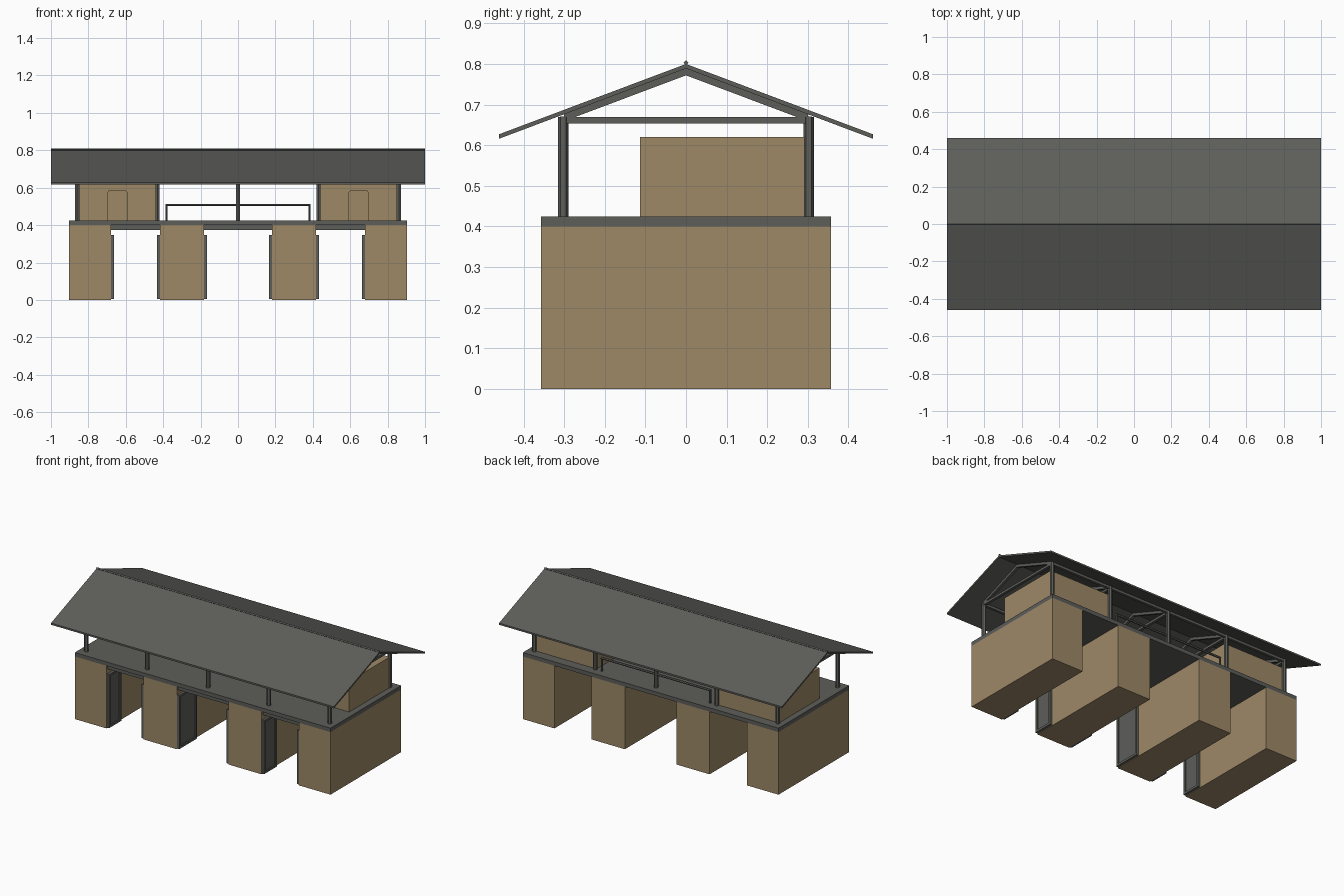
import bpy, bmesh, math
from mathutils import Matrix

if "Cube" in bpy.data.objects:
    bpy.data.objects.remove(bpy.data.objects["Cube"])


def material(name, rgb):
    m = bpy.data.materials.new(name)
    m.diffuse_color = (*rgb, 1)
    m.use_nodes = True
    m.node_tree.nodes["Principled BSDF"].inputs["Base Color"].default_value = m.diffuse_color
    return m


TAN = material("tan wall", (0.342, 0.250, 0.136))
GREY = material("dark grey", (0.110, 0.113, 0.102))


def finish(name, bm, mat):
    bmesh.ops.recalc_face_normals(bm, faces=bm.faces)
    me = bpy.data.meshes.new(name)
    bm.to_mesh(me)
    bm.free()
    me.materials.append(mat)
    ob = bpy.data.objects.new(name, me)
    bpy.context.collection.objects.link(ob)
    return ob


def add_box(bm, x0, x1, y0, y1, z0, z1):
    mat = (Matrix.Translation(((x0 + x1) / 2, (y0 + y1) / 2, (z0 + z1) / 2))
           @ Matrix.Diagonal((x1 - x0, y1 - y0, z1 - z0, 1)))
    bmesh.ops.create_cube(bm, size=1, matrix=mat)


def box(name, mat, *dims):
    bm = bmesh.new()
    add_box(bm, *dims)
    return finish(name, bm, mat)


def rod(bm, centre, length, r, axis, sides=6):
    rot = {'X': Matrix.Rotation(math.pi / 2, 4, 'Y'), 'Z': Matrix.Identity(4)}[axis]
    bmesh.ops.create_cone(bm, cap_ends=True, segments=sides, radius1=r, radius2=r,
                          depth=length, matrix=Matrix.Translation(centre) @ rot)


def prism(name, mat, pts, offset):
    """Extrude a closed 3D outline by a vector."""
    bm = bmesh.new()
    f = bm.faces.new([bm.verts.new(p) for p in pts])
    ext = bmesh.ops.extrude_face_region(bm, geom=[f])
    bmesh.ops.translate(bm, vec=offset,
                        verts=[v for v in ext["geom"] if isinstance(v, bmesh.types.BMVert)])
    return finish(name, bm, mat)


def chevron(name, x0, x1, half, apex, thick):
    """Gable-shaped strip following the roof slope."""
    drop = half * 0.376
    pts = [(-half, apex - drop), (0, apex), (half, apex - drop),
           (half, apex - drop - thick), (0, apex - thick), (-half, apex - drop - thick)]
    return prism(name, GREY, [(x0, y, z) for y, z in pts], (x1 - x0, 0, 0))


D = 0.357  # half depth of the base

# lower blocks
for i, (x0, x1) in enumerate([(-0.904, -0.68), (-0.417, -0.182), (0.182, 0.417), (0.68, 0.904)]):
    box(f"lower_block_{i}", TAN, x0, x1, -D, D, 0, 0.40)

# floor slab and lintel over the passages
box("floor_slab", GREY, -0.904, 0.904, -D, D, 0.40, 0.425)
box("passage_lintel", GREY, -0.68, 0.68, -0.345, -0.325, 0.375, 0.402)


# opened door leaves lying against the passage walls
def door_leaf(name, x, side, width):
    bm = bmesh.new()
    y0, y1 = -D + 0.003, -D + width
    z0, z1, t, s = 0.004, 0.347, 0.016, 0.014

    def part(th, *yz):
        xa, xb = sorted((x, x + side * th))
        add_box(bm, xa, xb, *yz)
    part(t, y0, y0 + s, z0, z1)
    part(t, y1 - s, y1, z0, z1)
    part(t, y0 + s, y1 - s, z0, z0 + s)
    part(t, y0 + s, y1 - s, z1 - s, z1)
    part(0.009, y0 + s, y1 - s, z0 + s, z1 - s)
    finish(name, bm, GREY)


for i, (x, side, w) in enumerate([(-0.68, 1, 0.13), (-0.417, -1, 0.13), (-0.182, 1, 0.182),
                                  (0.182, -1, 0.182), (0.417, 1, 0.13), (0.68, -1, 0.13)]):
    door_leaf(f"door_leaf_{i}", x, side, w)

# upper rooms, each with a front wall that has a doorway cut in it
for s, side in ((-1, "left"), (1, "right")):
    xs = sorted((s * 0.425, s * 0.865))
    box(f"{side}_room", TAN, *xs, -0.101, 0.296, 0.425, 0.62)
    d0, d1 = sorted((s * 0.594, s * 0.695))
    r, top = 0.012, 0.585
    arch = []
    for cx, start in ((d0 + r, 180), (d1 - r, 90)):
        for k in range(4):
            a = math.radians(start - 30 * k)
            arch.append((cx + r * math.cos(a), top - r + r * math.sin(a)))
    outline = ([(xs[0], 0.425), (d0, 0.425)] + arch
               + [(d1, 0.425), (xs[1], 0.425), (xs[1], 0.62), (xs[0], 0.62)])
    prism(f"{side}_room_front_wall", TAN, [(x, -0.101, z) for x, z in outline], (0, -0.012, 0))

# posts, tie beams and rafters at each bay
for i in range(5):
    x = -0.86 + 0.43 * i
    for y, row in ((-0.302, "front"), (0.302, "back")):
        bm = bmesh.new()
        rod(bm, (x, y, 0.5475), 0.245, 0.013, 'Z')
        finish(f"{row}_post_{i}", bm, GREY)
    box(f"tie_beam_{i}", GREY, x - 0.008, x + 0.008, -0.30, 0.30, 0.654, 0.669)
    chevron(f"rafter_{i}", x - 0.008, x + 0.008, 0.30, 0.789, 0.017)

# wall plates along the post tops
for y, row in ((-0.302, "front"), (0.302, "back")):
    box(f"{row}_wall_plate", GREY, -0.868, 0.868, y - 0.008, y + 0.008, 0.655, 0.671)

# balcony railing at the back
bm = bmesh.new()
rod(bm, (0, 0.302, 0.508), 0.776, 0.007, 'X')
for x in (-0.383, 0.383):
    rod(bm, (x, 0.302, 0.465), 0.086, 0.006, 'Z')
finish("back_railing", bm, GREY)

# roof and ridge cap
chevron("roof", -1, 1, 0.46, 0.80, 0.011)
bm = bmesh.new()
rod(bm, (0, 0, 0.803), 2.0, 0.006, 'X', 4)
finish("ridge_cap", bm, GREY)
